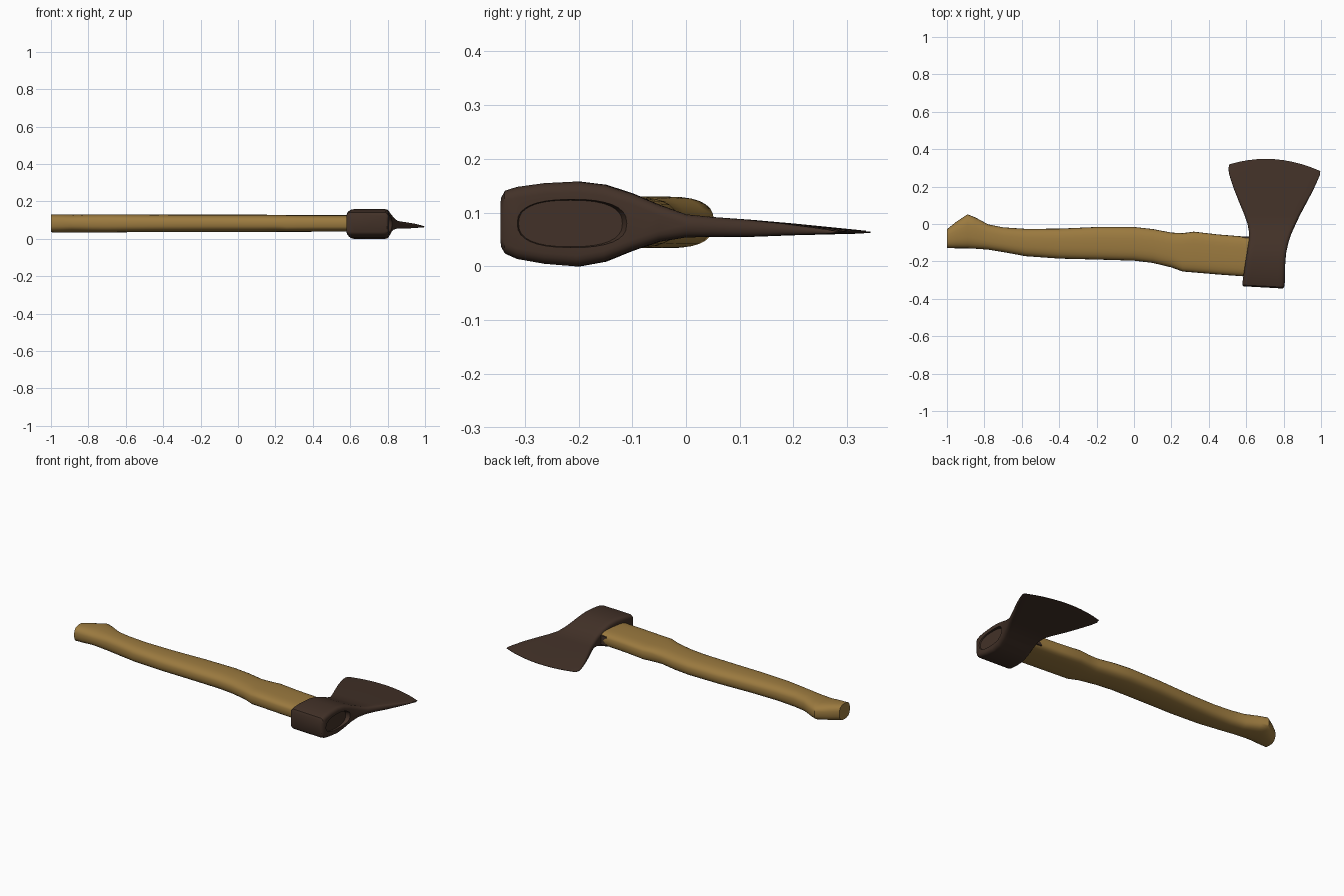
import bpy, bmesh, math
from math import sin, cos, pi

if "Cube" in bpy.data.objects:
    bpy.data.objects.remove(bpy.data.objects["Cube"])


def material(name, rgb):
    m = bpy.data.materials.new(name)
    m.use_nodes = True
    m.diffuse_color = (*rgb, 1)
    bsdf = m.node_tree.nodes["Principled BSDF"]
    bsdf.inputs["Base Color"].default_value = (*rgb, 1)
    bsdf.inputs["Roughness"].default_value = 0.7
    return m


wood = material("ash wood", (0.33, 0.195, 0.05))
iron = material("dark brown iron", (0.055, 0.031, 0.021))


def loft(name, rings, mat):
    """Skin a list of equal closed rings and cap both ends."""
    bm = bmesh.new()
    loops = [[bm.verts.new(p) for p in ring] for ring in rings]
    for a, b in zip(loops, loops[1:]):
        for i in range(len(a)):
            j = (i + 1) % len(a)
            bm.faces.new((a[i], a[j], b[j], b[i]))
    bm.faces.new(loops[0])
    bm.faces.new(loops[-1])
    bmesh.ops.recalc_face_normals(bm, faces=bm.faces[:])
    mesh = bpy.data.meshes.new(name)
    bm.to_mesh(mesh)
    bm.free()
    mesh.materials.append(mat)
    ob = bpy.data.objects.new(name, mesh)
    bpy.context.collection.objects.link(ob)
    return ob


def select(ob):
    bpy.ops.object.select_all(action="DESELECT")
    ob.select_set(True)
    bpy.context.view_layer.objects.active = ob


def smooth(ob, degrees):
    select(ob)
    bpy.ops.object.shade_smooth_by_angle(angle=math.radians(degrees))


def power(v, e):
    return math.copysign(abs(v) ** e, v)


# Handle: rounded sections along x, as (x, front y, back y, half height)
handle_stations = [
    (-1.0, -0.128, -0.028, 0.047), (-0.95, -0.13, 0.012, 0.048),
    (-0.89, -0.13, 0.052, 0.048), (-0.85, -0.132, 0.036, 0.048),
    (-0.78, -0.137, -0.002, 0.048), (-0.7, -0.15, -0.018, 0.048),
    (-0.58, -0.172, -0.026, 0.047), (-0.4, -0.185, -0.025, 0.047),
    (-0.2, -0.19, -0.016, 0.047), (0.0, -0.196, -0.016, 0.047),
    (0.1, -0.208, -0.027, 0.047), (0.2, -0.232, -0.046, 0.046),
    (0.26, -0.254, -0.049, 0.045), (0.32, -0.259, -0.041, 0.045),
    (0.45, -0.27, -0.056, 0.044), (0.7, -0.288, -0.076, 0.044),
]
rings = []
for x, y0, y1, h in handle_stations:
    e = 0.75 if x < 0.22 else 0.6
    ring = []
    for i in range(28):
        a = 2 * pi * i / 28
        ring.append((x, (y0 + y1) / 2 + (y1 - y0) / 2 * power(cos(a), e),
                     0.082 + h * power(sin(a), e)))
    rings.append(ring)
smooth(loft("handle", rings, wood), 40)


# Axe head: rounded rectangles along y, bowed out towards the cutting edge
def head_ring(y, x0, x1, z0, z1):
    cx, hw = (x0 + x1) / 2, (x1 - x0) / 2
    cz, hz = (z0 + z1) / 2, (z1 - z0) / 2
    r = min(0.02, hz * 0.9)
    flat = []
    for k in range(4):
        sx, sz = ((1, 1), (-1, 1), (-1, -1), (1, -1))[k]
        for i in range(5):
            a = pi / 2 * (k + i / 4)
            flat.append((sx * (hw - r) + r * cos(a), sz * (hz - r) + r * sin(a)))
        if k in (0, 2):
            for i in range(1, 10):
                flat.append(((hw - r) * sx * (1 - i / 5), sz * hz))
    ring = []
    for px, pz in flat:
        u = px / hw
        bow = -0.045 * (u + 0.2) ** 2 * max(0, y / 0.348) ** 2
        tilt = -0.006 * u * max(0, -y / 0.34)
        ring.append((cx + px, y + bow + tilt, cz + pz))
    return ring


head_stations = [
    (-0.339, 0.586, 0.796, 0.036, 0.128), (-0.332, 0.58, 0.803, 0.024, 0.141),
    (-0.31, 0.581, 0.806, 0.014, 0.148), (-0.26, 0.588, 0.807, 0.005, 0.155),
    (-0.2, 0.597, 0.809, 0.0, 0.158), (-0.15, 0.605, 0.814, 0.009, 0.152),
    (-0.1, 0.612, 0.825, 0.029, 0.136), (-0.05, 0.616, 0.842, 0.046, 0.115),
    (0.0, 0.607, 0.865, 0.054, 0.097), (0.05, 0.59, 0.888, 0.055, 0.092),
    (0.12, 0.562, 0.922, 0.055, 0.087), (0.2, 0.533, 0.957, 0.058, 0.08),
    (0.28, 0.51, 0.984, 0.06, 0.072), (0.32, 0.504, 0.995, 0.061, 0.068),
    (0.348, 0.51, 0.996, 0.063, 0.065),
]
head = loft("axe_head", [head_ring(*s) for s in head_stations], iron)

# Shallow hollow at the outer end of the eye
cutter = loft("eye_cutter", [
    [(x, -0.215 + s * 0.105 * power(cos(a), 0.8), 0.08 + s * 0.047 * power(sin(a), 0.8))
     for a in [2 * pi * i / 32 for i in range(32)]]
    for x, s in ((0.799, 0.92), (0.9, 1.25))], iron)
cutter.hide_render = True
cut = head.modifiers.new("eye", "BOOLEAN")
cut.operation = "DIFFERENCE"
cut.solver = "EXACT"
cut.object = cutter
select(head)
bpy.ops.object.modifier_apply(modifier=cut.name)
bpy.data.objects.remove(cutter)
smooth(head, 40)

# Small wedge that fills the gap between the handle and the head
wedge = [[(x, y, z) for y, z in ((-0.13, 0.05), (-0.068, 0.055), (-0.068, 0.108), (-0.13, 0.113))]
         for x in (0.578, 0.64)]
loft("eye_wedge", wedge, iron)
